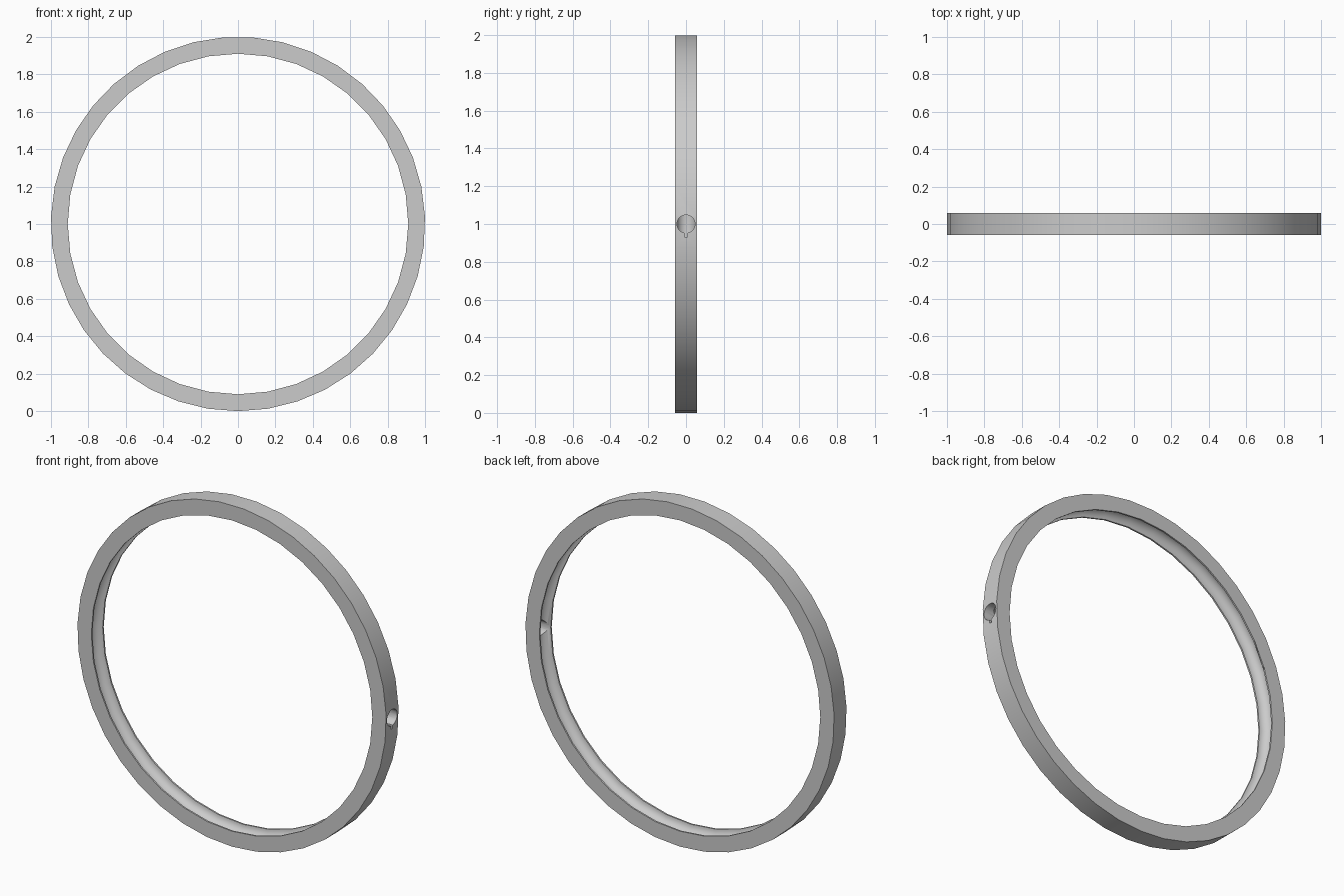
import bpy, bmesh, math
from mathutils import Vector, Matrix

default = bpy.data.objects.get("Cube")
if default:
    bpy.data.objects.remove(default, do_unlink=True)

OUTER_R, INNER_R, HALF_W = 1.0, 0.91, 0.0575
HOLE_R = 0.048
CENTRE = Vector((0, 0, 1))

grey = bpy.data.materials.new("light grey")
grey.use_nodes = True
grey.diffuse_color = (0.6, 0.6, 0.6, 1)
grey.node_tree.nodes["Principled BSDF"].inputs["Base Color"].default_value = (0.6, 0.6, 0.6, 1)


def lathe(name, profile, sides):
    """Revolve (radius, y) points about the y axis, starting at the bottom."""
    bm = bmesh.new()
    verts = [bm.verts.new((0, y, -r)) for r, y in profile]
    edges = [bm.edges.new(pair) for pair in zip(verts, verts[1:])]
    bmesh.ops.spin(bm, geom=verts + edges, cent=(0, 0, 0), axis=(0, 1, 0),
                   angle=math.tau, steps=sides, use_merge=True)
    bmesh.ops.remove_doubles(bm, verts=bm.verts, dist=1e-5)
    return finish(name, bm, CENTRE)


def finish(name, bm, location):
    bmesh.ops.recalc_face_normals(bm, faces=bm.faces)
    mesh = bpy.data.meshes.new(name)
    bm.to_mesh(mesh)
    bm.free()
    mesh.materials.append(grey)
    obj = bpy.data.objects.new(name, mesh)
    obj.location = location
    bpy.context.collection.objects.link(obj)
    return obj


# Solid disc that becomes the hoop
hoop = lathe("hoop", [(0, -HALF_W), (OUTER_R, -HALF_W), (OUTER_R, HALF_W), (0, HALF_W)], 39)

# Opening with a half-round channel around its wall
steps = 14
channel = []
for i in range(steps + 1):
    a = math.pi * i / steps
    channel.append((INNER_R + HOLE_R * math.sin(a), -HOLE_R * math.cos(a)))
opening = lathe("opening_cutter",
                [(0, -0.1), (INNER_R, -0.1)] + channel + [(INNER_R, 0.1), (0, 0.1)], 36)

# Round hole through the left wall
bm = bmesh.new()
bmesh.ops.create_cone(bm, cap_ends=True, segments=32, radius1=HOLE_R, radius2=HOLE_R,
                      depth=0.3, matrix=Matrix.Rotation(math.pi / 2, 4, 'Y'))
hole = finish("hole_cutter", bm, (1, 0, 1))

# Narrow slot below the hole
bm = bmesh.new()
bmesh.ops.create_cube(bm, size=1, matrix=Matrix.Diagonal((0.3, 0.016, 0.05, 1)))
slot = finish("slot_cutter", bm, (1, 0, 0.957))

# Cut everything out of the hoop
bpy.ops.object.select_all(action='DESELECT')
bpy.context.view_layer.objects.active = hoop
hoop.select_set(True)
for cutter in (opening, hole, slot):
    cutter.hide_render = True
    mod = hoop.modifiers.new(cutter.name, 'BOOLEAN')
    mod.operation = 'DIFFERENCE'
    mod.solver = 'EXACT'
    mod.object = cutter
    bpy.ops.object.modifier_apply(modifier=mod.name)
    bpy.data.objects.remove(cutter, do_unlink=True)

bpy.ops.object.shade_smooth_by_angle(angle=math.radians(30))
